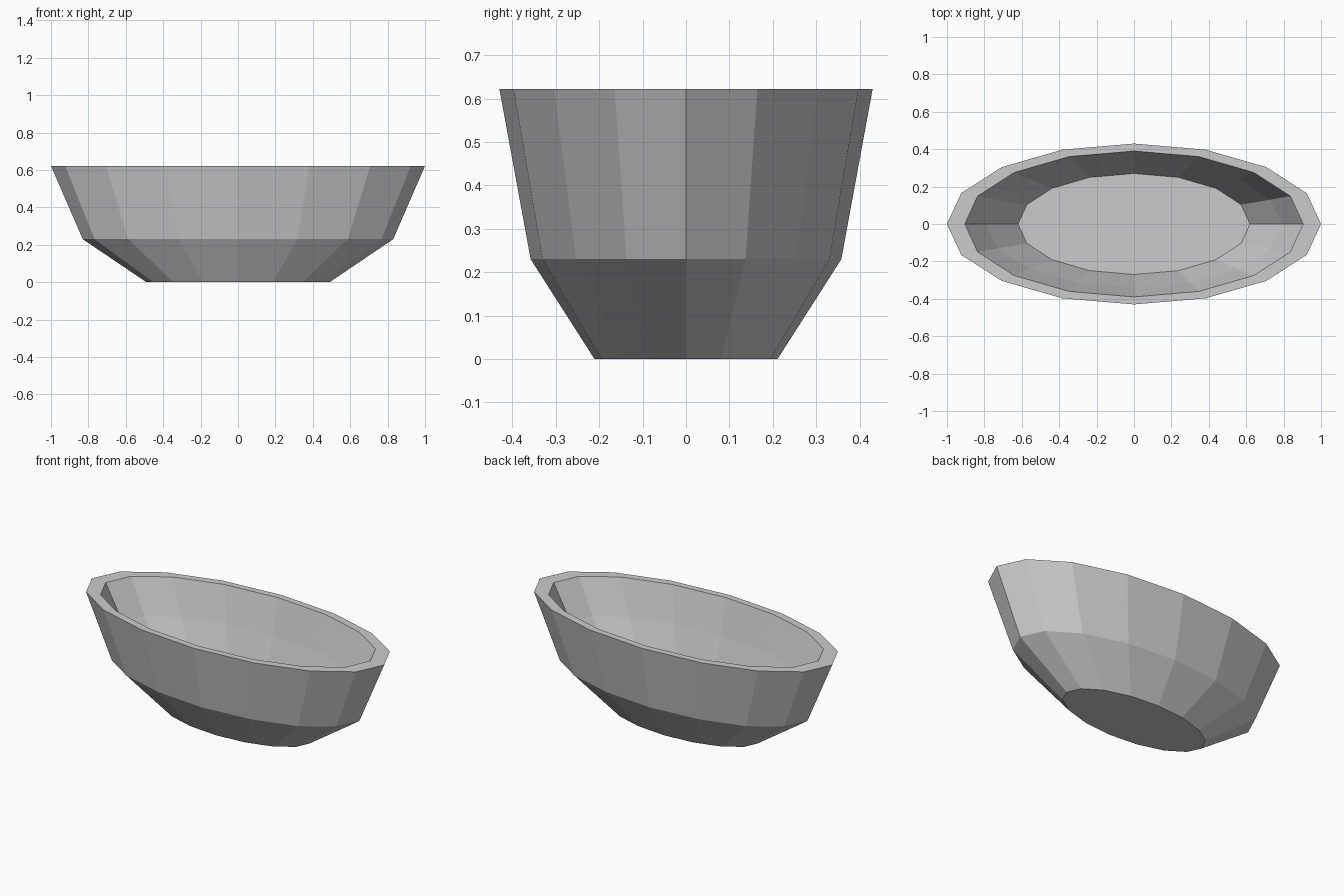
import bpy, bmesh
from math import cos, sin, pi

if "Cube" in bpy.data.objects:
    bpy.data.objects.remove(bpy.data.objects["Cube"])

SIDES = 16
# Wall profile from underside, over the rim, to inner floor: (x radius, y radius, z)
PROFILE = [
    (0.49, 0.211, 0.0),
    (0.83, 0.358, 0.23),
    (1.0, 0.43, 0.622),
    (0.905, 0.39, 0.622),
    (0.79, 0.34, 0.41),
    (0.62, 0.27, 0.16),
]

bm = bmesh.new()


def ring(rx, ry, z):
    return [bm.verts.new((rx * cos(2 * pi * i / SIDES), ry * sin(2 * pi * i / SIDES), z))
            for i in range(SIDES)]


# Outer wall, flat rim and inner wall
rings = [ring(*p) for p in PROFILE]
for a, b in zip(rings, rings[1:]):
    for i in range(SIDES):
        j = (i + 1) % SIDES
        bm.faces.new((a[i], a[j], b[j], b[i]))

# Underside and inner floor
bm.faces.new(rings[0][::-1])
bm.faces.new(rings[-1])

mesh = bpy.data.meshes.new("oval_bowl")
bm.to_mesh(mesh)
bm.free()
bowl = bpy.data.objects.new("oval_bowl", mesh)
bpy.context.collection.objects.link(bowl)
